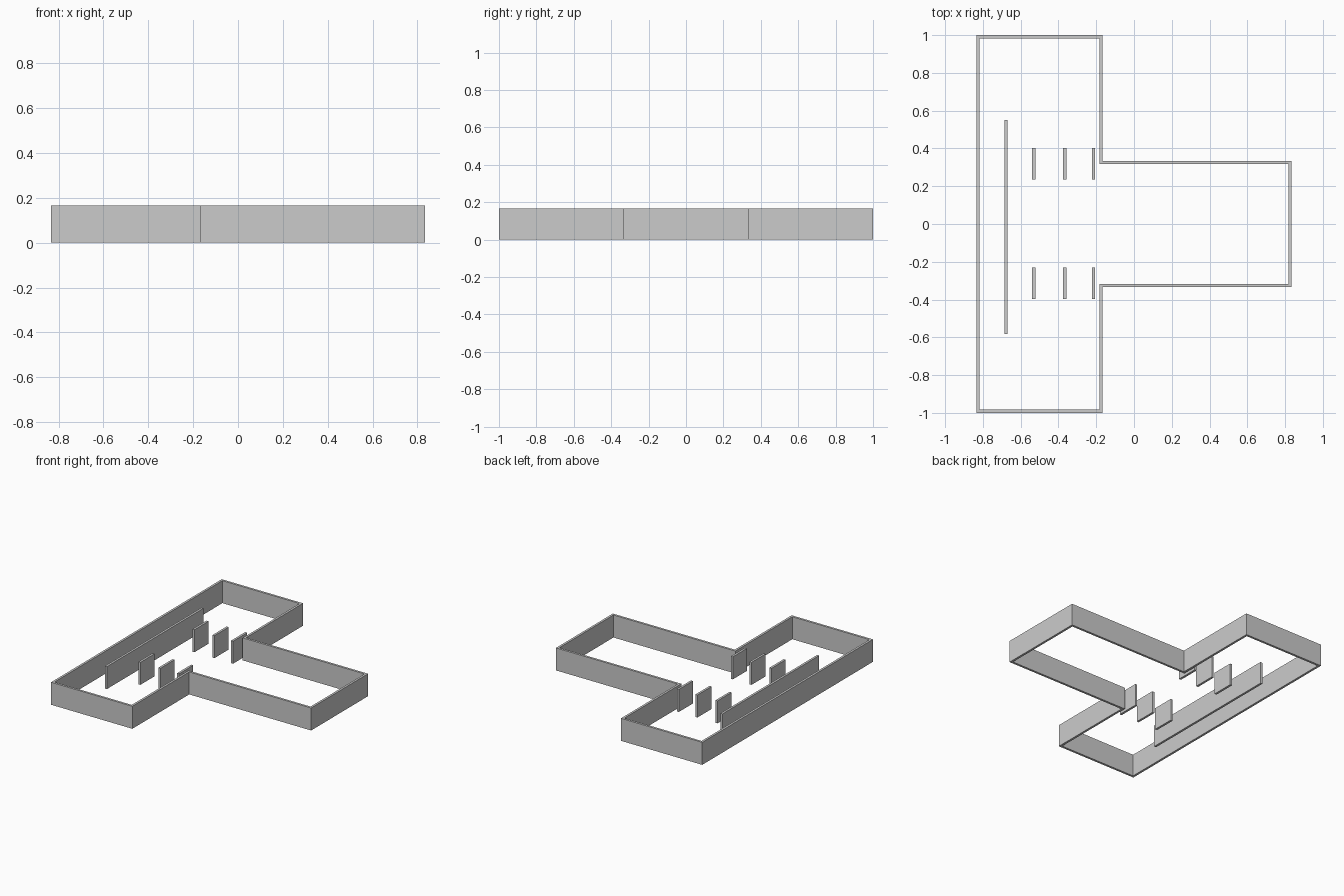
import bpy, bmesh

if "Cube" in bpy.data.objects:
    bpy.data.objects.remove(bpy.data.objects["Cube"])

HEIGHT = 1 / 6
THICK = 1 / 60


def box(name, x, y0, y1):
    """Thin upright panel running along y, centred on x."""
    bpy.ops.mesh.primitive_cube_add(size=1, location=(x, (y0 + y1) / 2, HEIGHT / 2))
    ob = bpy.context.object
    ob.name = name
    ob.scale = (THICK, y1 - y0, HEIGHT)
    bpy.ops.object.transform_apply(location=False, rotation=False, scale=True)
    return ob


# Outer wall: T-shaped outline (counter-clockwise), raised and thickened inward
half = [(5 / 6, 1 / 3), (-1 / 6, 1 / 3), (-1 / 6, 1), (-5 / 6, 1)]
outline = half + [(x, -y) for x, y in reversed(half)]
bm = bmesh.new()
low = [bm.verts.new((x, y, 0)) for x, y in outline]
high = [bm.verts.new((x, y, HEIGHT)) for x, y in outline]
for i in range(len(outline)):
    j = (i + 1) % len(outline)
    bm.faces.new((low[i], low[j], high[j], high[i]))
mesh = bpy.data.meshes.new("outer_wall")
bm.to_mesh(mesh)
bm.free()
wall = bpy.data.objects.new("outer_wall", mesh)
bpy.context.collection.objects.link(wall)
solid = wall.modifiers.new("thickness", 'SOLIDIFY')
solid.thickness = THICK
solid.offset = -1
solid.use_even_offset = True

# Long partition parallel to the back of the T
box("long_partition", -0.677, -0.582, 0.551)

# Two rows of short partitions
for i, x in enumerate((-0.531, -0.367, -0.214), 1):
    box(f"upper_partition_{i}", x, 0.236, 0.402)
    box(f"lower_partition_{i}", x, -0.397, -0.231)
